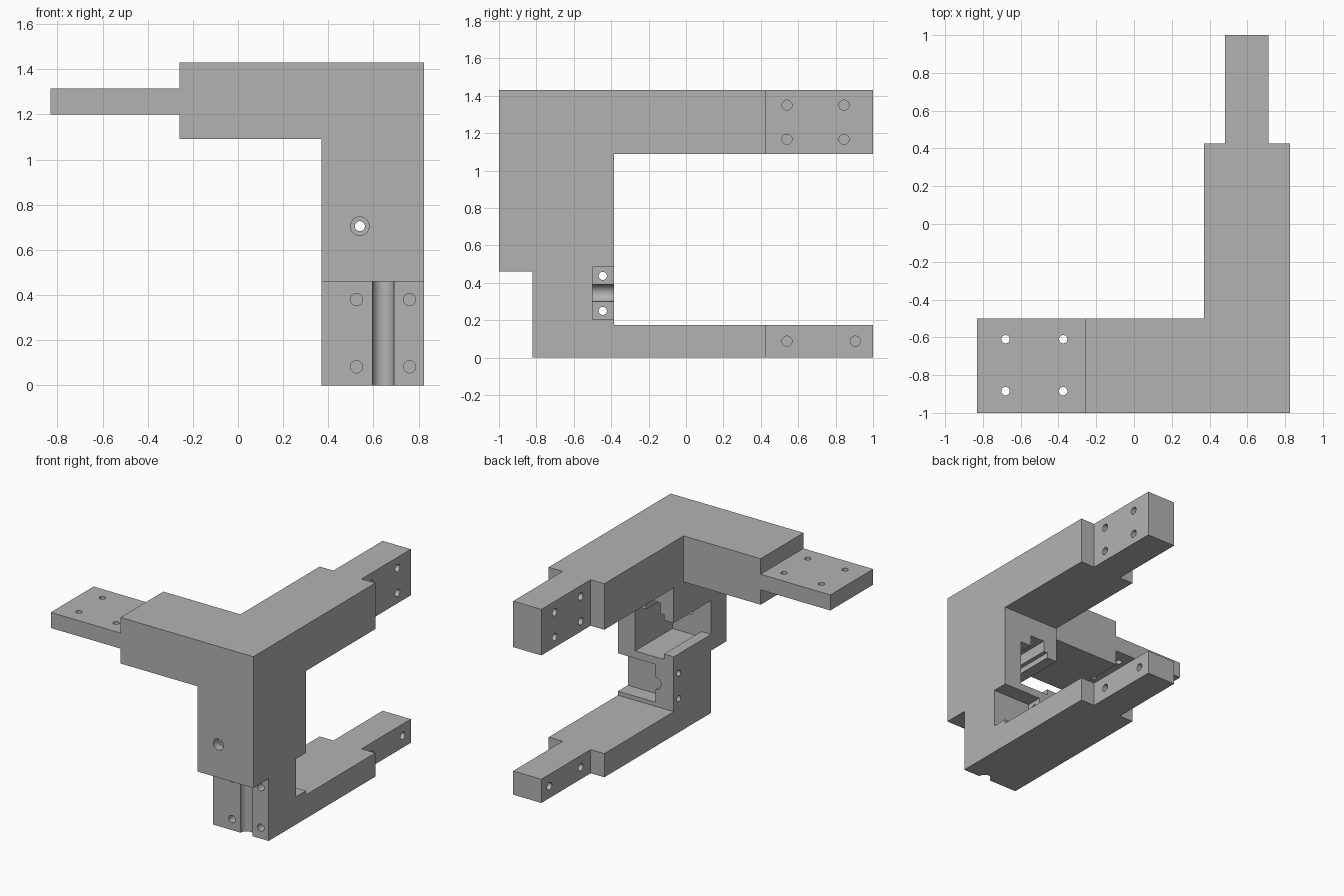
import bpy, bmesh
from mathutils import Matrix, Vector

if "Cube" in bpy.data.objects:
    bpy.data.objects.remove(bpy.data.objects["Cube"])

grey = bpy.data.materials.new("plain_grey")
grey.diffuse_color = (0.45, 0.45, 0.45, 1)
grey.use_nodes = True
grey.node_tree.nodes["Principled BSDF"].inputs["Base Color"].default_value = grey.diffuse_color


def new_object(name, bm):
    bmesh.ops.recalc_face_normals(bm, faces=bm.faces[:])
    mesh = bpy.data.meshes.new(name)
    bm.to_mesh(mesh)
    bm.free()
    mesh.materials.append(grey)
    ob = bpy.data.objects.new(name, mesh)
    bpy.context.collection.objects.link(ob)
    return ob


def box(name, x, y, z):
    bm = bmesh.new()
    bmesh.ops.create_cube(bm, size=1)
    for v in bm.verts:
        v.co = Vector([(r[0] + r[1]) / 2 + c * (r[1] - r[0])
                       for r, c in zip((x, y, z), v.co)])
    return new_object(name, bm)


def rod(name, start, end, radius):
    a, b = Vector(start), Vector(end)
    turn = (b - a).to_track_quat('Z', 'Y').to_matrix().to_4x4()
    bm = bmesh.new()
    bmesh.ops.create_cone(bm, cap_ends=True, segments=32, radius1=radius, radius2=radius,
                          depth=(b - a).length,
                          matrix=Matrix.Translation((a + b) / 2) @ turn)
    return new_object(name, bm)


def extrude(name, points, axis, lo, hi):
    """Closed outline pulled along an axis (0 = x, 1 = y)."""
    bm = bmesh.new()
    def place(p, t):
        return (t, p[0], p[1]) if axis == 0 else (p[0], t, p[1])
    face = bm.faces.new([bm.verts.new(place(p, lo)) for p in points])
    out = bmesh.ops.extrude_face_region(bm, geom=[face])["geom"]
    shift = Vector((hi - lo, 0, 0)) if axis == 0 else Vector((0, hi - lo, 0))
    bmesh.ops.translate(bm, vec=shift,
                        verts=[g for g in out if isinstance(g, bmesh.types.BMVert)])
    return new_object(name, bm)


def combine(target, tool, operation):
    mod = target.modifiers.new(operation.lower(), 'BOOLEAN')
    mod.operation, mod.solver, mod.object = operation, 'EXACT', tool
    bpy.context.view_layer.objects.active = target
    bpy.ops.object.modifier_apply(modifier=mod.name)
    bpy.data.objects.remove(tool)


X0, X1 = 0.37, 0.825

# C-shaped column with upper and lower rear arms
bracket = extrude("corner_bracket", [
    (-1, 0.46), (-0.82, 0.46), (-0.82, 0), (1, 0), (1, 0.175), (-0.385, 0.175),
    (-0.385, 1.09), (1, 1.09), (1, 1.43), (-1, 1.43)], 0, X0, X1)

# left arm with its thin mounting tongue
arm = extrude("side_arm", [
    (0.5, 1.09), (0.5, 1.43), (-0.26, 1.43), (-0.26, 1.315), (-0.83, 1.315),
    (-0.83, 1.2), (-0.26, 1.2), (-0.26, 1.09)], 1, -1, -0.5)
combine(bracket, arm, 'UNION')

cutters = []

# narrowed rear tongues
for x in ((0.2, 0.482), (0.712, 1.0)):
    cutters.append(box("tongue_trim", x, (0.425, 1.2), (-0.2, 1.6)))

# blind holes on both sides of the rear tongues
spots = [(y, z) for y in (0.54, 0.845) for z in (1.167, 1.35)]
spots += [(0.54, 0.088), (0.905, 0.088)]
for y, z in spots:
    for a, b in ((0.40, 0.56), (0.634, 0.79)):
        cutters.append(rod("tongue_hole", (a, y, z), (b, y, z), 0.027))

# through holes in the left tongue
for x in (-0.68, -0.375):
    for y in (-0.61, -0.885):
        cutters.append(rod("plate_hole", (x, y, 1.1), (x, y, 1.4), 0.022))

# front groove and mounting holes
cutters.append(rod("front_groove", (0.643, -0.82, -0.1), (0.643, -0.82, 0.46), 0.048))
for x in (0.525, 0.76):
    for z in (0.082, 0.38):
        cutters.append(rod("front_hole", (x, -0.9, z), (x, -0.68, z), 0.027))

# pocket with a ceiling slot and lips along its open left side
cutters.append(extrude("pocket", [
    (0.2, 0.58), (0.45, 0.58), (0.45, 0.54), (0.685, 0.54), (0.685, 0.87),
    (0.595, 0.87), (0.595, 0.95), (0.48, 0.95), (0.48, 0.87), (0.45, 0.87),
    (0.45, 0.83), (0.2, 0.83)], 1, -0.82, -0.2))

# counterbored hole from the front into the pocket
cutters.append(rod("bore", (0.54, -1.1, 0.705), (0.54, -0.7, 0.705), 0.022))
cutters.append(rod("counterbore", (0.54, -1.1, 0.705), (0.54, -0.94, 0.705), 0.041))

# rear clamp notch, its round groove and two screw holes
cutters.append(box("clamp_notch", (0.52, 1.0), (-0.5, -0.2), (0.205, 0.485)))
cutters.append(rod("clamp_groove", (0.52, -0.5, 0.345), (0.52, -0.2, 0.345), 0.046))
for z in (0.25, 0.437):
    cutters.append(rod("clamp_hole", (0.2, -0.445, z), (0.6, -0.445, z), 0.022))

for tool in cutters:
    combine(bracket, tool, 'DIFFERENCE')

# smooth hole walls, crisp edges
bpy.ops.object.select_all(action='DESELECT')
bracket.select_set(True)
bpy.context.view_layer.objects.active = bracket
bpy.ops.object.shade_smooth_by_angle(angle=0.52)
